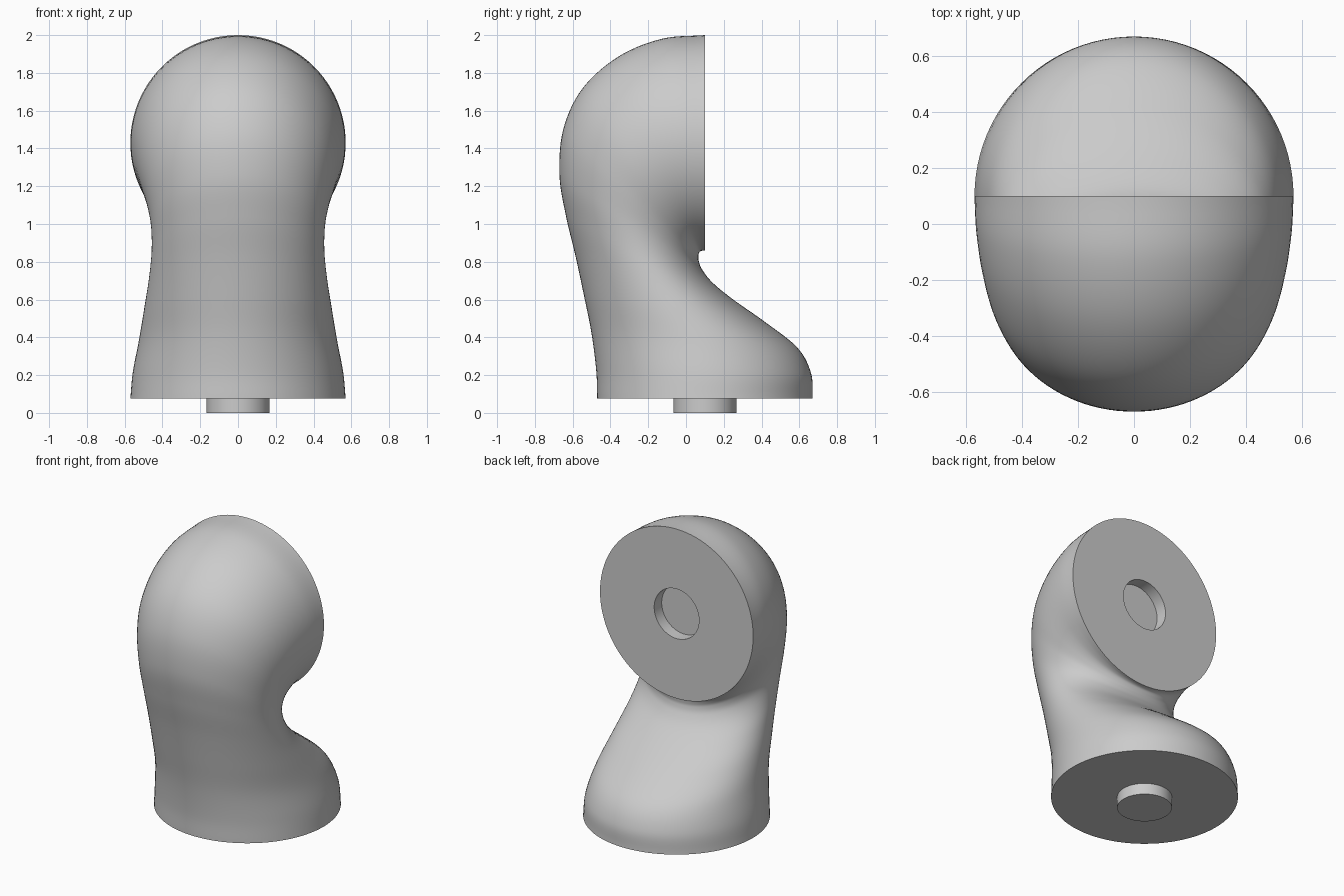
import bpy, bmesh, math
from mathutils import Vector

if "Cube" in bpy.data.objects:
    bpy.data.objects.remove(bpy.data.objects["Cube"])

SIDES, STEPS = 96, 7

# Cross-sections: outer (y, z), inner (y, z), half-width in x
sections = [Vector(s) for s in (
    (-.47, .075, .67, .075, .57),
    (-.475, .22, .662, .21, .557),
    (-.50, .42, .59, .345, .525),
    (-.54, .62, .42, .48, .497),
    (-.585, .83, .25, .60, .471),
    (-.635, 1.04, .14, .69, .457),
    (-.67, 1.26, .085, .76, .462),
    (-.65, 1.50, .067, .805, .487),
    (-.55, 1.715, .066, .832, .519),
    (-.36, 1.885, .07, .85, .546),
    (-.13, 1.98, .082, .858, .564),
    (.10, 2.00, .10, .86, .57),
)]


def catmull(p, n):
    """Smooth curve through the section values, n steps per span."""
    q = [p[0] * 2 - p[1]] + p + [p[-1] * 2 - p[-2]]
    out = []
    for i in range(1, len(q) - 2):
        a, b, c, d = q[i - 1:i + 3]
        for k in range(n):
            t = k / n
            out.append((b * 2 + (c - a) * t + (a * 2 - b * 5 + c * 4 - d) * t * t
                        + (b * 3 - a - c * 3 + d) * t ** 3) * 0.5)
    return out + [p[-1]]


R, YC, ZC = .167, .10, 1.43
# Base peg, swept body, then the round socket in the vertical face
path = [(YC - R, 0, YC + R, 0, R), (YC - R, .075, YC + R, .075, R)]
path += catmull(sections, STEPS)
path += [(y, ZC + R, y, ZC - R, R) for y in (YC, YC - .08)]

bm = bmesh.new()


def ring(s):
    oy, oz, iy, iz, w = s
    verts = []
    for k in range(SIDES):
        a = 2 * math.pi * k / SIDES
        c = math.cos(a) / 2
        verts.append(bm.verts.new((w * math.sin(a),
                                   (oy + iy) / 2 + c * (oy - iy),
                                   (oz + iz) / 2 + c * (oz - iz))))
    return verts


rings = [ring(s) for s in path]
for a, b in zip(rings, rings[1:]):
    for k in range(SIDES):
        j = (k + 1) % SIDES
        bm.faces.new((a[k], a[j], b[j], b[k]))
bm.faces.new(rings[0])
bm.faces.new(rings[-1])
bmesh.ops.recalc_face_normals(bm, faces=bm.faces)

mesh = bpy.data.meshes.new("curved_elbow_body")
bm.to_mesh(mesh)
bm.free()
body = bpy.data.objects.new("curved_elbow_body", mesh)
bpy.context.collection.objects.link(body)
bpy.context.view_layer.objects.active = body
body.select_set(True)
bpy.ops.object.shade_smooth_by_angle(angle=math.radians(40))
